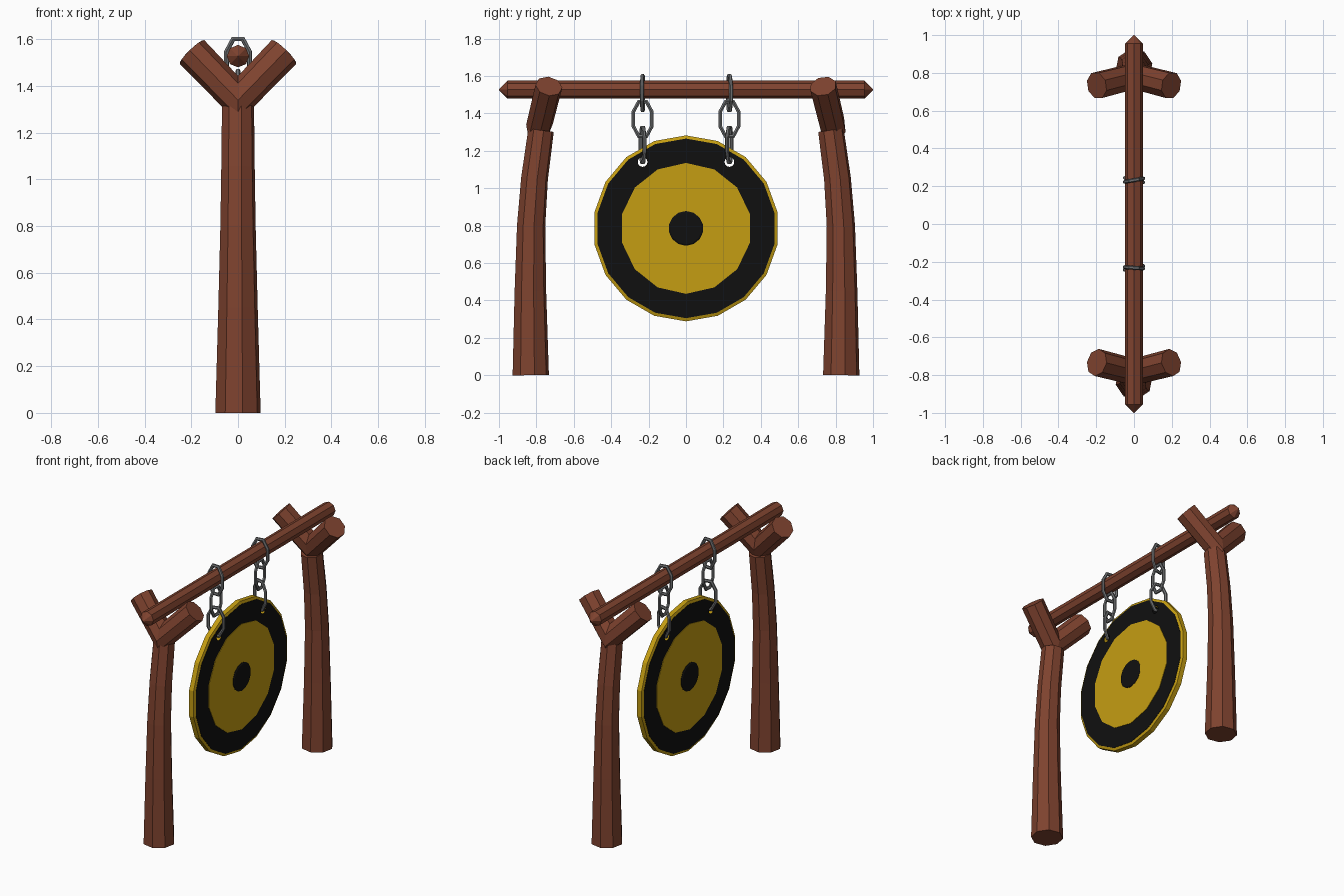
import bpy, math
from mathutils import Vector, Matrix

if "Cube" in bpy.data.objects:
    bpy.data.objects.remove(bpy.data.objects["Cube"])


def material(name, rgb):
    m = bpy.data.materials.new(name)
    m.diffuse_color = (*rgb, 1)
    m.use_nodes = True
    m.node_tree.nodes["Principled BSDF"].inputs["Base Color"].default_value = m.diffuse_color
    return m


WOOD = material("wood", (0.21, 0.055, 0.028))
GOLD = material("gold", (0.56, 0.34, 0.006))
BLACK = material("black", (0.005, 0.005, 0.005))
STEEL = material("steel", (0.16, 0.165, 0.17))


def make(name, verts, faces, mat):
    me = bpy.data.meshes.new(name)
    me.from_pydata(verts, [], faces)
    if mat:
        me.materials.append(mat)
    ob = bpy.data.objects.new(name, me)
    bpy.context.collection.objects.link(ob)
    return ob


def sweep(name, pts, radii, n, sides, mat, closed=False, phase=0.0):
    """Faceted tube along a planar path with mitred corners; n is the plane normal."""
    pts = [Vector(p) for p in pts]
    n = Vector(n).normalized()
    c = len(pts)
    verts, faces = [], []
    for i, p in enumerate(pts):
        a = pts[i - 1] if closed or i > 0 else None
        b = pts[(i + 1) % c] if closed or i < c - 1 else None
        d1 = (p - a).normalized() if a is not None else None
        d2 = (b - p).normalized() if b is not None else None
        d1, d2 = d1 or d2, d2 or d1
        t = (d1 + d2).normalized()
        v = t.cross(n).normalized() / max(t.dot(d1), 0.3)
        for k in range(sides):
            w = math.tau * k / sides + phase
            verts.append(p + radii[i] * (n * math.cos(w) + v * math.sin(w)))
    for i in range(c if closed else c - 1):
        j = (i + 1) % c
        for k in range(sides):
            l = (k + 1) % sides
            faces.append((i * sides + k, i * sides + l, j * sides + l, j * sides + k))
    if not closed:
        faces.append(tuple(range(sides))[::-1])
        faces.append(tuple(range((c - 1) * sides, c * sides)))
    # make normals point outward
    ob = make(name, verts, faces, mat)
    fix_normals(ob)
    return ob


def fix_normals(ob):
    import bmesh
    bm = bmesh.new()
    bm.from_mesh(ob.data)
    bmesh.ops.recalc_face_normals(bm, faces=bm.faces)
    bm.to_mesh(ob.data)
    bm.free()


def disc(name, profile, sides, mat, cy=0.0, cz=0.785):
    """Disc facing x: profile is (x, radius) pairs, with a vertex at the top."""
    verts, faces = [], []
    for x, r in profile:
        for k in range(sides):
            w = math.tau * k / sides
            verts.append((x, cy + r * math.sin(w), cz + r * math.cos(w)))
    for i in range(len(profile) - 1):
        for k in range(sides):
            l = (k + 1) % sides
            faces.append((i * sides + k, i * sides + l, (i + 1) * sides + l, (i + 1) * sides + k))
    faces.append(tuple(range(sides)))
    faces.append(tuple(range((len(profile) - 1) * sides, len(profile) * sides)))
    ob = make(name, verts, faces, mat)
    fix_normals(ob)
    return ob


# posts with forked tops
for s, side in ((-1, "left"), (1, "right")):
    path = [(0.83, 0), (0.832, 0.45), (0.828, 0.8), (0.81, 1.05), (0.775, 1.31)]
    sweep(side + "_post", [(0, s * y, z) for y, z in path],
          [0.099, 0.086, 0.077, 0.073, 0.07], (1, 0, 0), 8, WOOD, phase=0.2)
    sweep(side + "_fork", [(-0.197, s * 0.733, 1.545), (0, s * 0.783, 1.342), (0.197, s * 0.733, 1.545)],
          [0.073, 0.07, 0.073], (0, s * 0.203, 0.05), 8, WOOD, phase=0.2)

# crossbar with pointed ends
sweep("crossbar", [(0, y, 1.527) for y in (-1, -0.955, 0.955, 1)],
      [0.002, 0.048, 0.048, 0.002], (1, 0, 0), 8, WOOD)

# gong: rim, black face, gold ring, centre boss
rim = disc("gong_rim", [(-0.022, 0.48), (-0.016, 0.497), (0.016, 0.497), (0.022, 0.48)], 18, GOLD)
face = disc("gong_face", [(-0.024, 0.48), (0.024, 0.48)], 18, BLACK)
disc("gong_gold_ring", [(-0.027, 0.35), (0.027, 0.35)], 14, GOLD)
disc("gong_boss", [(-0.034, 0.085), (-0.029, 0.093), (0.029, 0.093), (0.034, 0.085)], 14, BLACK)

# hanging holes
for y in (-0.232, 0.232):
    cutter = disc("hole_cutter", [(-0.1, 0.026), (0.1, 0.026)], 12, None, y, 1.14)
    cutter.hide_render = True
    cutter.hide_set(True)
    for ob in (rim, face):
        m = ob.modifiers.new("hole", "BOOLEAN")
        m.operation = 'DIFFERENCE'
        m.solver = 'EXACT'
        m.object = cutter


# chains of three links
def link(name, y, z, turn):
    rot = Matrix.Rotation(math.radians(turn), 3, 'Z')
    pts = []
    for k in range(8):
        w = math.tau * (k + 0.5) / 8
        p = rot @ Vector((0.054 * math.cos(w), 0, 0.1 * math.sin(w)))
        pts.append(p + Vector((0, y, z)))
    sweep(name, pts, [0.0105] * 8, rot @ Vector((0, 1, 0)), 6, STEEL, closed=True)


for y, turns in ((-0.232, (-4, 88, 12)), (0.232, (10, 92, -14))):
    for part, z, turn in zip(("upper", "middle", "lower"), (1.508, 1.37, 1.232), turns):
        link(part + "_chain_link", y, z, turn)
